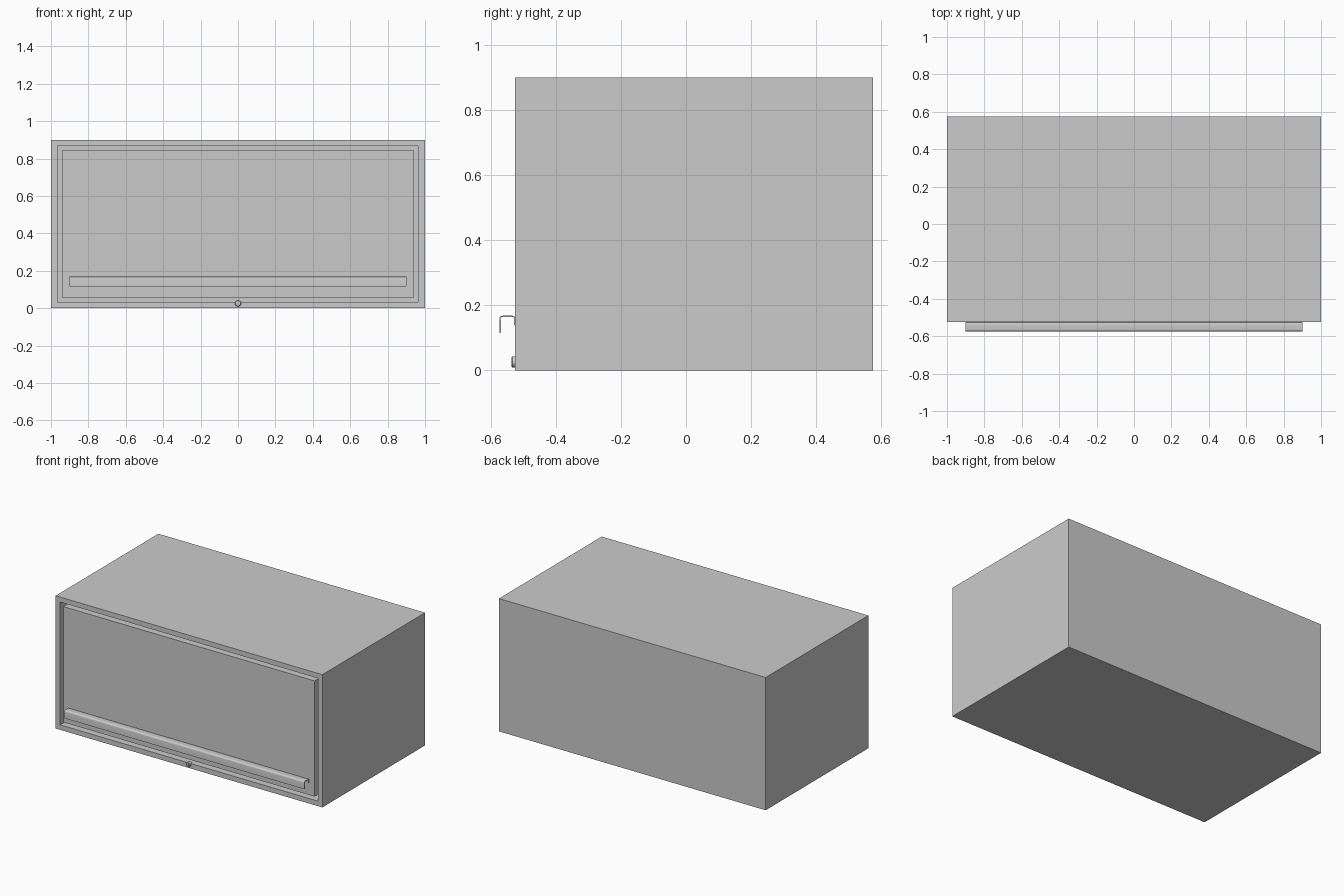
import bpy, bmesh, math

if "Cube" in bpy.data.objects:
    bpy.data.objects.remove(bpy.data.objects["Cube"])

FRONT, BACK, H = -0.525, 0.575, 0.9


def finish(name, bm):
    bmesh.ops.recalc_face_normals(bm, faces=bm.faces)
    mesh = bpy.data.meshes.new(name)
    bm.to_mesh(mesh)
    bm.free()
    ob = bpy.data.objects.new(name, mesh)
    bpy.context.collection.objects.link(ob)
    return ob


def box(bm, x0, x1, y0, y1, z0, z1):
    verts = bmesh.ops.create_cube(bm, size=1)["verts"]
    for v in verts:
        v.co.x = x1 if v.co.x > 0 else x0
        v.co.y = y1 if v.co.y > 0 else y0
        v.co.z = z1 if v.co.z > 0 else z0


def arc(cy, cz, r, a0, a1, n=4):
    return [(cy + r * math.cos(math.radians(a0 + (a1 - a0) * i / n)),
             cz + r * math.sin(math.radians(a0 + (a1 - a0) * i / n))) for i in range(n + 1)]


# Carcass: box with a recessed front opening
bm = bmesh.new()
box(bm, -1, 1, FRONT, BACK, 0, H)
bm.normal_update()
face = min(bm.faces, key=lambda f: f.calc_center_median().y)
bmesh.ops.inset_region(bm, faces=[face], thickness=0.048)
ext = bmesh.ops.extrude_face_region(bm, geom=[face])["geom"]
bmesh.ops.translate(bm, vec=(0, 1.05, 0),
                    verts=[g for g in ext if isinstance(g, bmesh.types.BMVert)])
if face.is_valid:
    bmesh.ops.delete(bm, geom=[face], context='FACES_ONLY')
finish("cabinet_carcass", bm)

# Door panel, flush with the frame and separated by a thin gap
bm = bmesh.new()
box(bm, -0.942, 0.942, FRONT, FRONT + 0.045, 0.058, 0.842)
finish("door_panel", bm)

# Handle: bent sheet strip with a folded lip, extruded across the door
t, top, out = 0.004, 0.168, -0.574
outer = [(FRONT, 0.14)] + arc(FRONT - 0.008, top - 0.008, 0.008, 0, 90) \
    + arc(out + 0.01, top - 0.01, 0.01, 90, 180) + [(out, 0.115)]
inner = [(out + t, 0.115), (out + t, 0.156)] \
    + arc(out + 0.01, top - 0.01, 0.01 - t, 180, 90) \
    + arc(FRONT - 0.008, top - 0.008, 0.008 - t, 90, 0) + [(FRONT - t, 0.14)]
bm = bmesh.new()
prof = bm.faces.new([bm.verts.new((-0.9, y, z)) for y, z in outer + inner])
ext = bmesh.ops.extrude_face_region(bm, geom=[prof])["geom"]
bmesh.ops.translate(bm, vec=(1.8, 0, 0),
                    verts=[g for g in ext if isinstance(g, bmesh.types.BMVert)])
# hem folded behind the front lip
box(bm, -0.9, 0.9, out + t, out + t + 0.002, 0.117, 0.155)
finish("door_handle", bm)


# Lock: stepped round barrel with a sunken keyhole
def lathe(name, rings, z, n=32):
    bm = bmesh.new()
    loops = [[bm.verts.new((r * math.cos(2 * math.pi * i / n), y, z + r * math.sin(2 * math.pi * i / n)))
              for i in range(n)] for r, y in rings]
    for a, b in zip(loops, loops[1:]):
        for i in range(n):
            j = (i + 1) % n
            bm.faces.new((a[i], a[j], b[j], b[i]))
    bm.faces.new(loops[0])
    bm.faces.new(loops[-1])
    return finish(name, bm)


lock = lathe("lock_barrel", [(0.017, FRONT + 0.01), (0.017, FRONT - 0.009), (0.014, FRONT - 0.012),
                             (0.011, FRONT - 0.012), (0.011, FRONT - 0.010)], 0.026)
bm = bmesh.new()
box(bm, -0.0018, 0.0018, FRONT - 0.02, FRONT - 0.004, 0.018, 0.034)
slot = finish("keyhole_cutter", bm)
slot.hide_render = True
slot.hide_set(True)
cut = lock.modifiers.new("keyhole", 'BOOLEAN')
cut.operation = 'DIFFERENCE'
cut.object = slot

# Smooth the rounded parts while keeping sharp edges
for name in ("door_handle", "lock_barrel"):
    ob = bpy.data.objects[name]
    bpy.ops.object.select_all(action='DESELECT')
    ob.select_set(True)
    bpy.context.view_layer.objects.active = ob
    bpy.ops.object.shade_smooth_by_angle(angle=math.radians(30))
